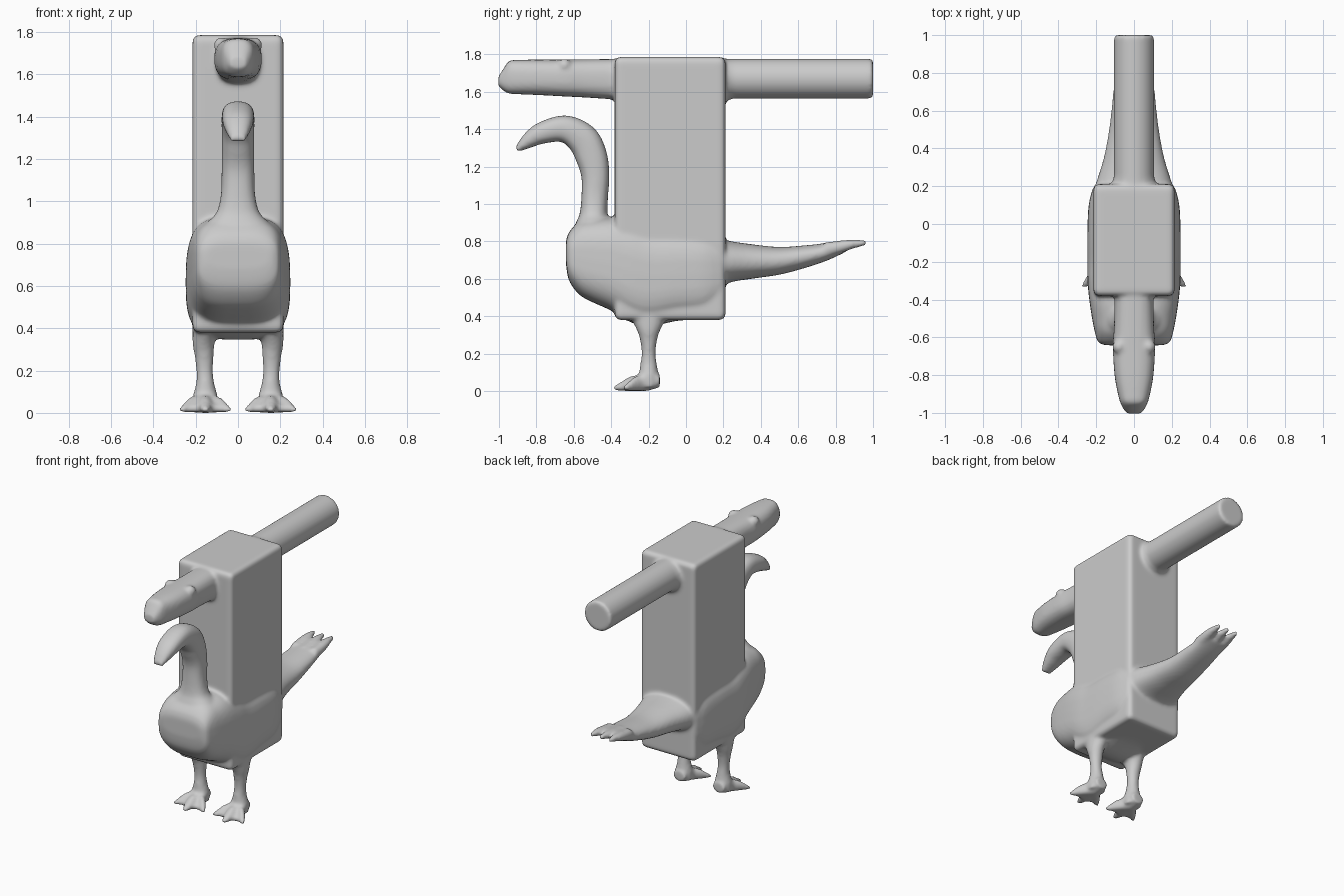
import bpy, bmesh, math
from mathutils import Vector

if "Cube" in bpy.data.objects:
    bpy.data.objects.remove(bpy.data.objects["Cube"])

parts = []


def spline(rows, t):
    """Catmull-Rom interpolation of a list of number tuples."""
    i = min(int(t), len(rows) - 2)
    f = t - i
    p = [rows[max(0, min(len(rows) - 1, i + k))] for k in (-1, 0, 1, 2)]
    return [0.5 * (2 * b + (c - a) * f + (2 * a - 5 * b + 4 * c - d) * f * f
                   + (3 * b - a - 3 * c + d) * f ** 3) for a, b, c, d in zip(*p)]


def loft(name, rows, power=2.0, steps=4, sides=40):
    """Skin of superellipse sections: (x, y, z, half width, half height, tilt of the height axis)."""
    bm = bmesh.new()
    rings = []
    for k in range((len(rows) - 1) * steps + 1):
        x, y, z, hw, hh, tilt = spline(rows, k / steps)
        up = Vector((0, math.cos(math.radians(tilt)), math.sin(math.radians(tilt))))
        ring = []
        for s in range(sides):
            c, d = math.cos(2 * math.pi * s / sides), math.sin(2 * math.pi * s / sides)
            u = math.copysign(abs(c) ** (2 / power), c) * hw
            v = math.copysign(abs(d) ** (2 / power), d) * hh
            ring.append(bm.verts.new(Vector((x + u, y, z)) + up * v))
        rings.append(ring)
    for a, b in zip(rings, rings[1:]):
        for s in range(sides):
            bm.faces.new((a[s], a[(s + 1) % sides], b[(s + 1) % sides], b[s]))
    bm.faces.new(rings[0])
    bm.faces.new(rings[-1])
    bmesh.ops.recalc_face_normals(bm, faces=bm.faces)
    me = bpy.data.meshes.new(name)
    bm.to_mesh(me)
    bm.free()
    ob = bpy.data.objects.new(name, me)
    bpy.context.collection.objects.link(ob)
    parts.append(ob)
    return ob


def along_y(name, rows, x=0.0, power=2.0):
    """Loft along y from (y, z bottom, z top, half width)."""
    loft(name, [(x, y, (a + b) / 2, w, (b - a) / 2, 90) for y, a, b, w in rows], power)


# Upright box with rounded edges
bpy.ops.mesh.primitive_cube_add(size=1, location=(0, -0.085, 1.083))
box = bpy.context.object
box.name = "box"
box.scale = (0.43, 0.592, 1.406)
bpy.ops.object.transform_apply(location=False, rotation=False, scale=True)
bev = box.modifiers.new("round", 'BEVEL')
bev.width, bev.segments = 0.03, 4
bpy.ops.object.modifier_apply(modifier="round")
parts.append(box)

# Rear pipe
bpy.ops.mesh.primitive_cylinder_add(vertices=64, radius=0.106, depth=1.0,
                                    location=(0, 0.5, 1.67), rotation=(math.pi / 2, 0, 0))
bpy.context.object.name = "rear_pipe"
parts.append(bpy.context.object)
along_y("pipe_collar", [(0.17, 1.53, 1.78, 0.14), (0.215, 1.55, 1.777, 0.118), (0.25, 1.563, 1.776, 0.107)])

# Front snout with brow bumps
along_y("snout", [(-0.3, 1.55, 1.775, 0.105), (-0.4, 1.56, 1.775, 0.103), (-0.55, 1.57, 1.773, 0.106),
                  (-0.65, 1.575, 1.772, 0.112), (-0.8, 1.583, 1.772, 0.103), (-0.9, 1.587, 1.77, 0.085),
                  (-0.945, 1.59, 1.765, 0.073), (-0.975, 1.605, 1.725, 0.058), (-1.003, 1.63, 1.68, 0.04)],
        power=2.7)
for side in (-1, 1):
    bpy.ops.mesh.primitive_uv_sphere_add(radius=0.037, location=(side * 0.078, -0.65, 1.74))
    bpy.context.object.name = "brow_bump"
    parts.append(bpy.context.object)

# Bird body
along_y("body", [(-0.642, 0.68, 0.80, 0.15), (-0.625, 0.59, 0.85, 0.19), (-0.57, 0.515, 0.905, 0.208),
                 (-0.5, 0.475, 0.92, 0.222), (-0.4, 0.43, 0.93, 0.237), (-0.3, 0.37, 0.91, 0.246),
                 (-0.2, 0.345, 0.88, 0.247), (-0.05, 0.375, 0.87, 0.247), (0.1, 0.39, 0.86, 0.24),
                 (0.2, 0.45, 0.82, 0.215)], power=3.2)

# Tail and its feather tips
along_y("tail", [(0.1, 0.5, 0.84, 0.235), (0.22, 0.575, 0.805, 0.2), (0.35, 0.6, 0.785, 0.16),
                 (0.5, 0.622, 0.77, 0.132), (0.65, 0.662, 0.78, 0.115), (0.76, 0.7, 0.792, 0.105),
                 (0.85, 0.742, 0.803, 0.1)], power=2.2)
for x in (-0.072, 0, 0.072):
    along_y("tail_feather", [(0.74, 0.71, 0.795, 0.035), (0.84, 0.742, 0.806, 0.036),
                             (0.9, 0.763, 0.81, 0.027), (0.965, 0.778, 0.806, 0.012)], x)

# Curved neck, head and beak
neck = [(-0.5, 0.84, 0.19, 0.11, 0), (-0.498, 0.9, 0.145, 0.09, 0), (-0.494, 0.95, 0.1, 0.074, 0),
        (-0.488, 1.04, 0.08, 0.071, 0), (-0.485, 1.15, 0.077, 0.075, 0), (-0.506, 1.255, 0.077, 0.085, 20),
        (-0.553, 1.345, 0.077, 0.087, 50), (-0.655, 1.402, 0.077, 0.072, 85),
        (-0.775, 1.378, 0.073, 0.057, 108), (-0.845, 1.337, 0.058, 0.04, 125),
        (-0.905, 1.29, 0.036, 0.014, 130)]
loft("neck_and_head", [(0, *row) for row in neck], power=2.4)

# Legs and webbed feet
for side in (-1, 1):
    leg = [(0.145, 0.44, 0.07, 0.12), (0.157, 0.37, 0.058, 0.085), (0.163, 0.32, 0.051, 0.06),
           (0.16, 0.27, 0.045, 0.045), (0.158, 0.2, 0.039, 0.037), (0.155, 0.14, 0.043, 0.045),
           (0.155, 0.08, 0.058, 0.052), (0.155, 0.02, 0.06, 0.052)]
    loft("leg", [(side * x, -0.2, z, w, h, 0) for x, z, w, h in leg])
    along_y("foot_web", [(-0.14, 0.02, 0.09, 0.045), (-0.2, 0.003, 0.125, 0.055), (-0.27, 0.0, 0.075, 0.075),
                         (-0.325, 0.0, 0.035, 0.085)], side * 0.155)
    for tx, ty in ((0.155, -0.385), (0.265, -0.335), (0.045, -0.335)):
        toe = []
        for f, w, h in ((0, 0.035, 0.045), (0.5, 0.033, 0.04), (0.8, 0.027, 0.024), (1, 0.016, 0.014)):
            toe.append((side * (0.155 + (tx - 0.155) * f), -0.2 + (ty + 0.2) * f, h, w, h, 90))
        loft("toe", toe)

# Fuse all parts into one softly blended skin
bpy.ops.object.select_all(action='DESELECT')
for ob in parts:
    ob.select_set(True)
bpy.context.view_layer.objects.active = box
bpy.ops.object.join()
box.name = "bird_with_box_and_pipe"
bpy.ops.object.transform_apply(location=True, rotation=True, scale=True)
rem = box.modifiers.new("fuse", 'REMESH')
rem.mode, rem.voxel_size, rem.use_smooth_shade = 'VOXEL', 0.011, True
soft = box.modifiers.new("soften", 'SMOOTH')
soft.factor, soft.iterations = 0.5, 7
for name in ("fuse", "soften"):
    bpy.ops.object.modifier_apply(modifier=name)
bpy.ops.object.shade_smooth()
